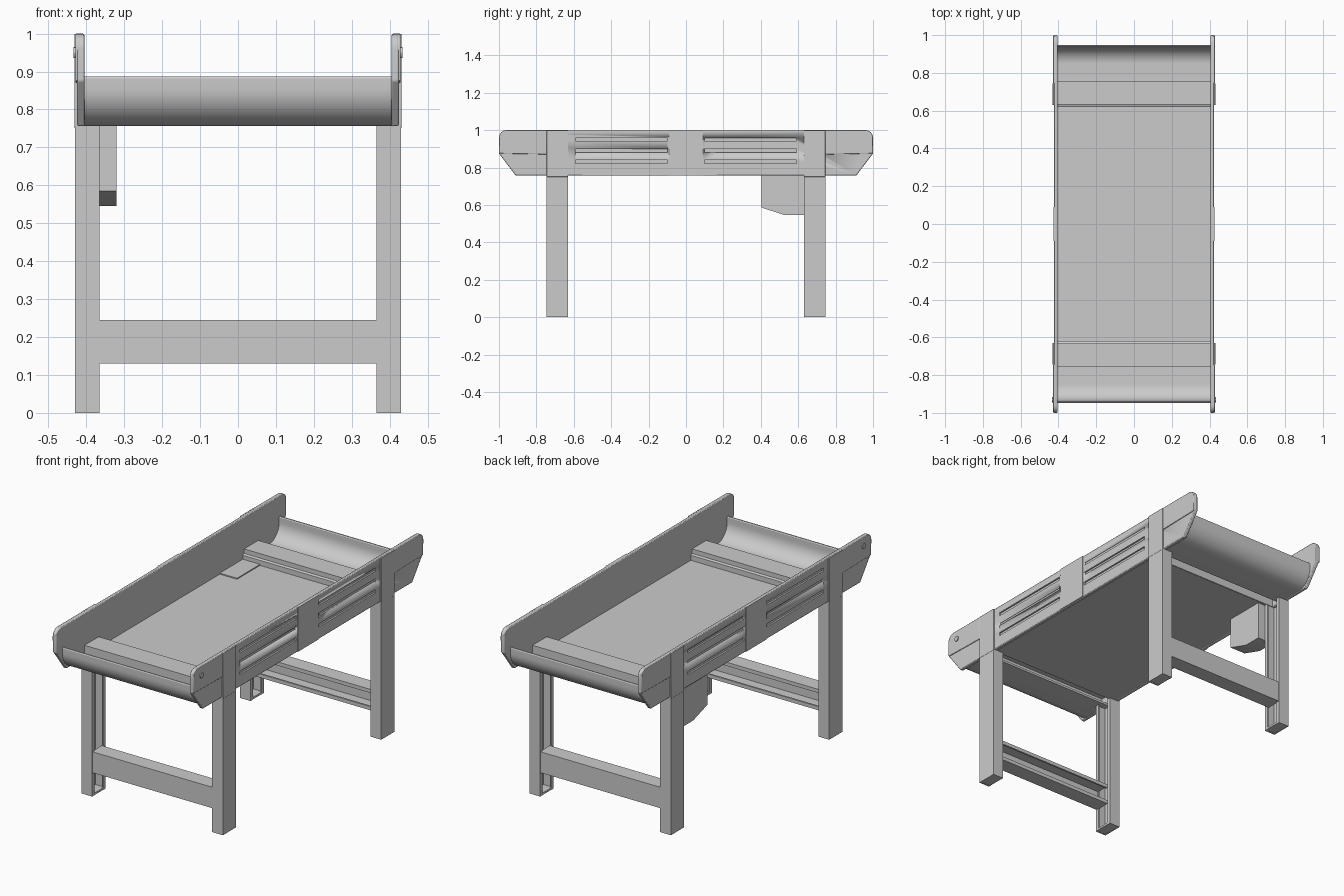
import bpy, bmesh, math
from mathutils import Vector

if "Cube" in bpy.data.objects:
    bpy.data.objects.remove(bpy.data.objects["Cube"])


def finish(name, bm, mirror="", bevel=0.0):
    bmesh.ops.recalc_face_normals(bm, faces=bm.faces)
    mesh = bpy.data.meshes.new(name)
    bm.to_mesh(mesh)
    bm.free()
    ob = bpy.data.objects.new(name, mesh)
    bpy.context.collection.objects.link(ob)
    bpy.context.view_layer.objects.active = ob
    bpy.ops.object.select_all(action='DESELECT')
    ob.select_set(True)
    if bevel:
        mod = ob.modifiers.new("bevel", 'BEVEL')
        mod.width, mod.segments, mod.limit_method = bevel, 2, 'ANGLE'
    if mirror:
        mod = ob.modifiers.new("mirror", 'MIRROR')
        mod.use_axis = ("x" in mirror, "y" in mirror, False)
        mod.use_mirror_merge = False
    bpy.ops.object.shade_smooth_by_angle(angle=math.radians(30))
    return ob


def prism(bm, pts, axis, a, b):
    """Extrude a 2D profile along an axis: x takes (y,z), y takes (x,z), z takes (x,y)."""
    k = "xyz".index(axis)
    verts = []
    for p in pts:
        co = list(p)
        co.insert(k, a)
        verts.append(bm.verts.new(co))
    face = bm.faces.new(verts)
    geo = bmesh.ops.extrude_face_region(bm, geom=[face], use_keep_orig=True)
    shift = Vector((0, 0, 0))
    shift[k] = b - a
    bmesh.ops.translate(bm, vec=shift, verts=[g for g in geo["geom"] if isinstance(g, bmesh.types.BMVert)])


def profile(name, pts, axis, a, b, mirror="", bevel=0.0):
    bm = bmesh.new()
    prism(bm, pts, axis, a, b)
    return finish(name, bm, mirror, bevel)


def rect(u0, u1, v0, v1):
    return [(u0, v0), (u1, v0), (u1, v1), (u0, v1)]


def box(name, x, y, z, mirror="", bevel=0.0):
    return profile(name, rect(*y, *z), "x", *x, mirror, bevel)


def arc(cy, cz, r, a0, a1, n=8):
    return [(cy + r * math.cos(math.radians(a0 + (a1 - a0) * i / n)),
             cz + r * math.sin(math.radians(a0 + (a1 - a0) * i / n))) for i in range(n + 1)]


# side panels: rounded top corners, chamfered lower ends, shallow slots outside
half = [(0.91, 0.756), (1.0, 0.875)] + arc(0.96, 0.96, 0.04, 0, 90, 6)
outline = half + [(-y, z) for y, z in reversed(half)]
panel = profile("side_panel", outline, "x", 0.405, 0.424, bevel=0.004)
bm = bmesh.new()
for y0, y1 in ((-0.59, -0.10), (0.10, 0.59)):
    for z in (0.83, 0.89, 0.95):
        prism(bm, rect(y0, y1, z - 0.009, z + 0.009), "x", 0.415, 0.44)
cutter = finish("slot_cutter", bm)
cutter.hide_render = True
bpy.context.view_layer.objects.active = panel
mod = panel.modifiers.new("slots", 'BOOLEAN')
mod.object, mod.operation, mod.solver = cutter, 'DIFFERENCE', 'EXACT'
for m in [m.name for m in panel.modifiers]:
    bpy.ops.object.modifier_apply(modifier=m)
bpy.data.objects.remove(cutter)
mod = panel.modifiers.new("mirror", 'MIRROR')
mod.use_mirror_merge = False

# raised cladding in the panel centre and on the upper ends, with a bolt at the front
box("panel_centre_cover", (0.420, 0.427), (-0.09, 0.09), (0.757, 1.0), "x")
upper = [(0.745, 0.87), (0.998, 0.875)] + arc(0.959, 0.96, 0.04, 0, 90, 6) + [(0.745, 1.0)]
profile("panel_end_cover", upper, "x", 0.418, 0.429, "xy", 0.003)
profile("end_bolt", arc(-0.93, 0.95, 0.015, 0, 330, 11), "x", 0.425, 0.434, "x")

# floor between the cross bars
box("floor", (-0.406, 0.406), (-0.64, 0.64), (0.756, 0.767))

# curled end trays, a thin shell bent upwards
outer = [(0.70, 0.756)] + arc(0.848, 0.856, 0.10, -90, 0, 14) + [(0.948, 0.882), (0.945, 0.887)]
inner = [(0.939, 0.887), (0.936, 0.882)] + arc(0.848, 0.856, 0.088, 0, -90, 14) + [(0.70, 0.768)]
profile("end_tray", outer + inner, "x", -0.406, 0.406, "y")

# hat-section cross bars, open underneath
hat = [(0.62, 0.757), (0.62, 0.795), (0.632, 0.80), (0.632, 0.825), (0.755, 0.825),
       (0.755, 0.757), (0.743, 0.757), (0.743, 0.813), (0.644, 0.813), (0.644, 0.757)]
profile("cross_bar", hat, "x", -0.406, 0.406, "y")

# legs: channels open towards the middle, with foot plates and outer straps
channel = [(0.43, 0.63), (0.43, 0.745), (0.365, 0.745), (0.365, 0.725), (0.373, 0.725),
           (0.373, 0.735), (0.42, 0.735), (0.42, 0.64), (0.373, 0.64), (0.373, 0.65),
           (0.365, 0.65), (0.365, 0.63)]
profile("leg", channel, "z", 0.0, 0.757, "xy")
box("leg_foot", (0.365, 0.425), (0.635, 0.74), (0.001, 0.012), "xy")
box("leg_strap", (0.42, 0.431), (0.63, 0.745), (0.75, 0.999), "xy", 0.002)

# lower stretchers: channels open inwards
stretcher = [(0.742, 0.13), (0.742, 0.245), (0.655, 0.245), (0.655, 0.225), (0.665, 0.225),
             (0.665, 0.235), (0.732, 0.235), (0.732, 0.14), (0.665, 0.14), (0.665, 0.15),
             (0.655, 0.15), (0.655, 0.13)]
profile("stretcher", stretcher, "x", -0.37, 0.37, "y")

# control box hung below the floor, with its cover plate on top
profile("control_box", [(0.405, 0.765), (0.405, 0.585), (0.53, 0.545), (0.63, 0.545), (0.63, 0.765)],
        "x", -0.415, -0.32)
box("box_cover_plate", (-0.406, -0.30), (0.42, 0.62), (0.762, 0.773))
